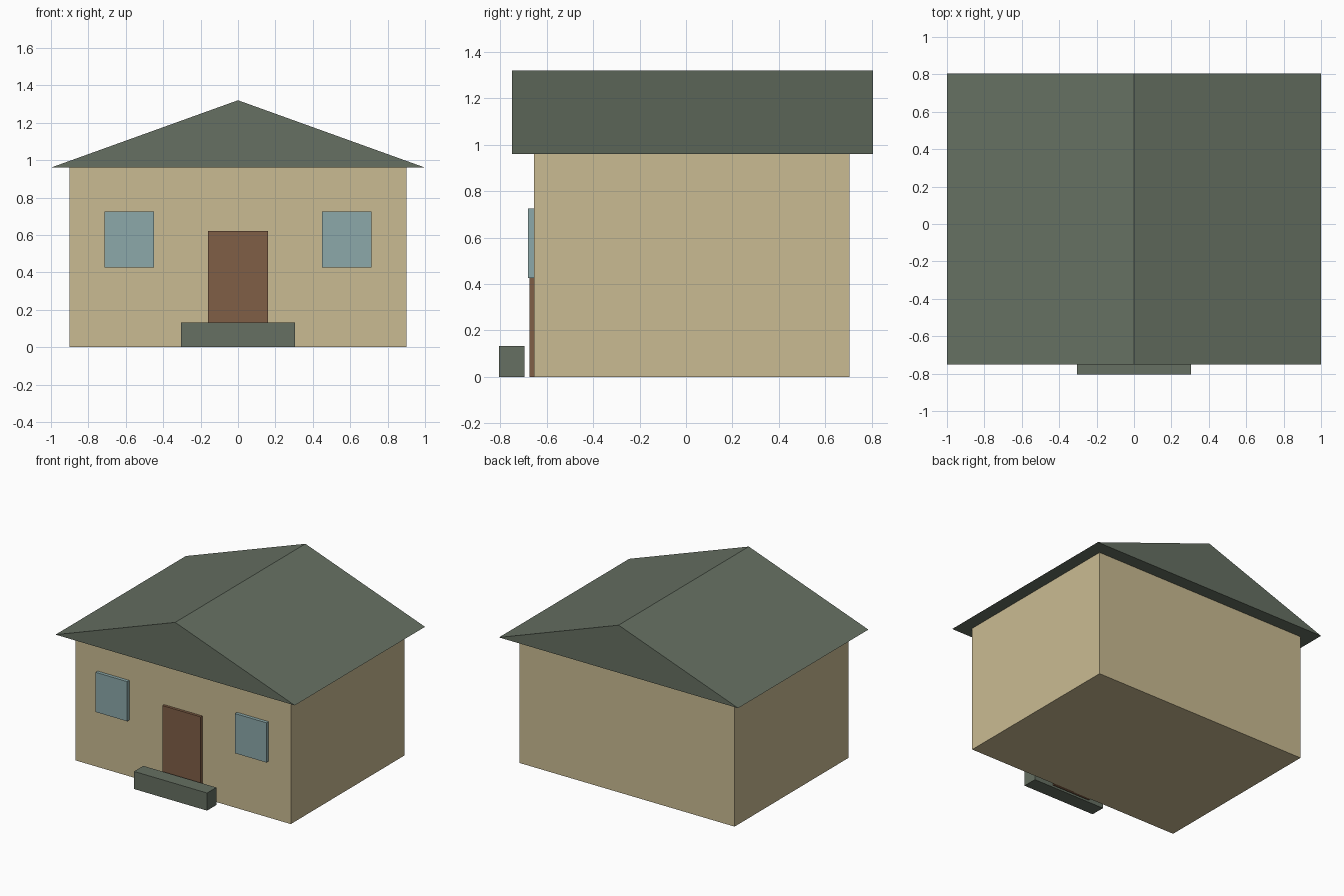
import bpy, bmesh

if "Cube" in bpy.data.objects:
    bpy.data.objects.remove(bpy.data.objects["Cube"])


def material(name, r, g, b):
    """Flat colour from sRGB bytes, stored as linear values."""
    def lin(c):
        c /= 255
        return c / 12.92 if c <= 0.04045 else ((c + 0.055) / 1.055) ** 2.4
    m = bpy.data.materials.new(name)
    m.diffuse_color = (lin(r), lin(g), lin(b), 1)
    m.use_nodes = True
    m.node_tree.nodes["Principled BSDF"].inputs["Base Color"].default_value = m.diffuse_color
    return m


def prism(name, profile, y0, y1, mat):
    """Extrude an x-z profile from y0 (front) to y1 (back)."""
    bm = bmesh.new()
    face = bm.faces.new([bm.verts.new((x, y0, z)) for x, z in profile])
    ext = bmesh.ops.extrude_face_region(bm, geom=[face], use_keep_orig=True)
    verts = [v for v in ext["geom"] if isinstance(v, bmesh.types.BMVert)]
    bmesh.ops.translate(bm, verts=verts, vec=(0, y1 - y0, 0))
    bmesh.ops.recalc_face_normals(bm, faces=bm.faces)
    mesh = bpy.data.meshes.new(name)
    bm.to_mesh(mesh)
    bm.free()
    mesh.materials.append(mat)
    obj = bpy.data.objects.new(name, mesh)
    bpy.context.collection.objects.link(obj)
    return obj


def box(name, x0, x1, y0, y1, z0, z1, mat):
    return prism(name, [(x0, z0), (x1, z0), (x1, z1), (x0, z1)], y0, y1, mat)


cream = material("cream wall", 202, 187, 146)
green = material("grey green", 102, 112, 98)
brown = material("brown wood", 128, 94, 70)
blue = material("pale blue glass", 140, 169, 170)

# House body and gabled roof
box("walls", -0.9, 0.9, -0.655, 0.705, 0, 0.96, cream)
prism("roof", [(-1, 0.96), (1, 0.96), (0, 1.32)], -0.75, 0.805, green)

# Door and front step
box("door", -0.16, 0.16, -0.675, -0.65, 0, 0.62, brown)
box("front_step", -0.305, 0.305, -0.805, -0.695, 0, 0.133, green)

# Windows on both sides of the door
for side, name in ((-1, "left_window"), (1, "right_window")):
    cx = side * 0.582
    box(name, cx - 0.132, cx + 0.132, -0.68, -0.65, 0.425, 0.725, blue)
